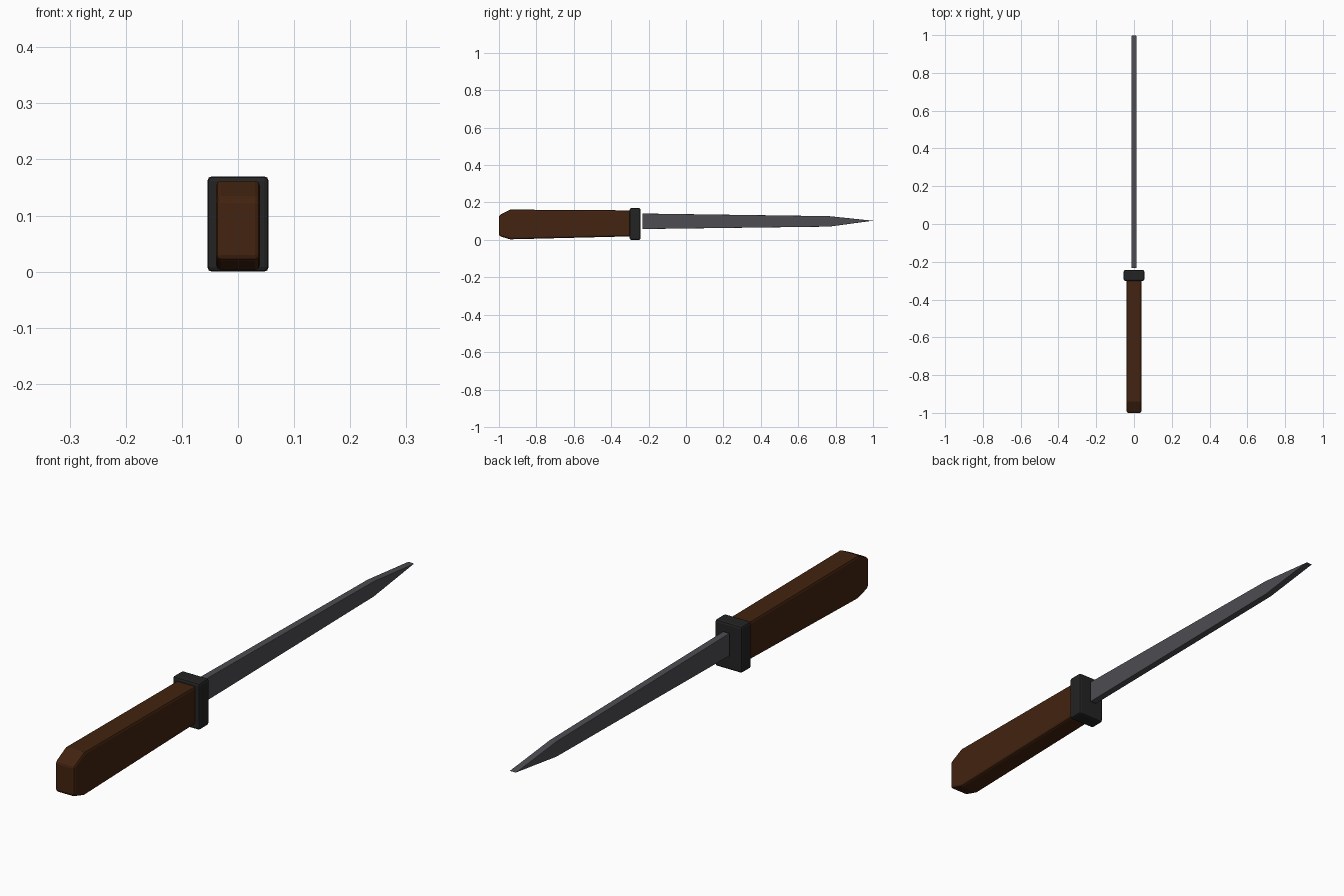
import bpy, bmesh

if "Cube" in bpy.data.objects:
    bpy.data.objects.remove(bpy.data.objects["Cube"])


def material(name, rgb):
    m = bpy.data.materials.new(name)
    m.diffuse_color = (*rgb, 1)
    m.use_nodes = True
    m.node_tree.nodes["Principled BSDF"].inputs["Base Color"].default_value = m.diffuse_color
    return m


def extrude_profile(name, yz, half_width, mat, bevel):
    """Side profile (y, z) extruded symmetrically in x, with bevelled edges."""
    bm = bmesh.new()
    face = bm.faces.new([bm.verts.new((-half_width, y, z)) for y, z in yz])
    ext = bmesh.ops.extrude_face_region(bm, geom=[face])
    moved = [v for v in ext["geom"] if isinstance(v, bmesh.types.BMVert)]
    bmesh.ops.translate(bm, vec=(2 * half_width, 0, 0), verts=moved)
    bmesh.ops.recalc_face_normals(bm, faces=bm.faces)
    mesh = bpy.data.meshes.new(name)
    bm.to_mesh(mesh)
    bm.free()
    mesh.materials.append(mat)
    obj = bpy.data.objects.new(name, mesh)
    bpy.context.collection.objects.link(obj)
    mod = obj.modifiers.new("soft_edges", "BEVEL")
    mod.width = bevel
    mod.segments = 2
    mod.limit_method = "ANGLE"
    mod.angle_limit = 0.9
    return obj


wood = material("dark_brown_wood", (0.055, 0.017, 0.005))
steel = material("grey_steel", (0.075, 0.075, 0.085))
black = material("black_metal", (0.017, 0.017, 0.017))

# Handle with a chamfered butt, narrowing toward the guard
extrude_profile("handle", [(-1.0, 0.021), (-0.94, 0.003), (-0.295, 0.019),
                           (-0.295, 0.158), (-0.94, 0.162), (-1.0, 0.131)],
                0.039, wood, 0.009)

# Rectangular guard block
extrude_profile("guard", [(-0.301, 0), (-0.243, 0), (-0.243, 0.17), (-0.301, 0.17)],
                0.0545, black, 0.008)

# Flat tapering blade with a wedge tip, set just ahead of the guard
extrude_profile("blade", [(-0.233, 0.058), (0.765, 0.071), (1.0, 0.1025),
                          (0.765, 0.127), (-0.233, 0.141)],
                0.013, steel, 0.002)
